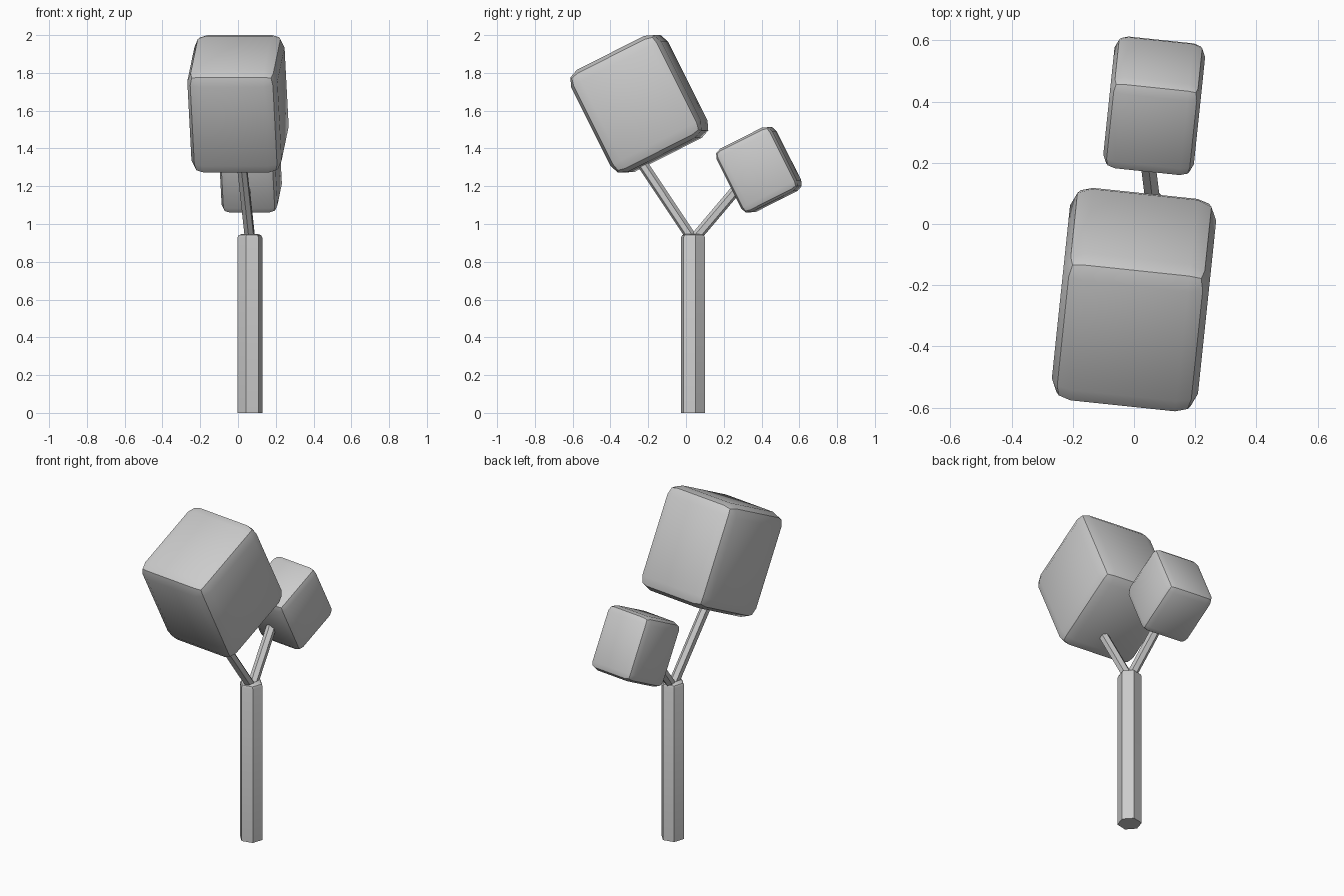
import bpy, bmesh
from math import radians
from mathutils import Vector, Matrix

if "Cube" in bpy.data.objects:
    bpy.data.objects.remove(bpy.data.objects["Cube"])


def finish(bm, name):
    """Turn a bmesh into a named object, smooth with sharp edges kept."""
    bmesh.ops.recalc_face_normals(bm, faces=bm.faces[:])
    mesh = bpy.data.meshes.new(name)
    bm.to_mesh(mesh)
    bm.free()
    ob = bpy.data.objects.new(name, mesh)
    bpy.context.collection.objects.link(ob)
    bpy.ops.object.select_all(action='DESELECT')
    ob.select_set(True)
    bpy.context.view_layer.objects.active = ob
    bpy.ops.object.shade_smooth_by_angle(angle=radians(30))
    return ob


def foliage(name, centre, scale):
    """Rounded leaf block, leaning forward and turned slightly."""
    bm = bmesh.new()
    bmesh.ops.create_cube(bm, size=1)
    bmesh.ops.scale(bm, vec=(0.48, 0.537, 0.604), verts=bm.verts[:])
    bmesh.ops.bevel(bm, geom=bm.edges[:], offset=0.068, segments=2,
                    profile=0.5, affect='EDGES')
    bmesh.ops.scale(bm, vec=(scale,) * 3, verts=bm.verts[:])
    ob = finish(bm, name)
    ob.location = centre
    ob.rotation_euler = (radians(26.7), 0, radians(-6))


def post(name, start, end, radius, spin=0, round_top=0):
    """Six-sided rod between two points."""
    start, end = Vector(start), Vector(end)
    axis = end - start
    bm = bmesh.new()
    bmesh.ops.create_cone(bm, cap_ends=True, segments=6, radius1=radius,
                          radius2=radius, depth=axis.length)
    if round_top:
        rim = [e for e in bm.edges if all(v.co.z > 0 for v in e.verts)]
        bmesh.ops.bevel(bm, geom=rim, offset=round_top, segments=2,
                        profile=0.5, affect='EDGES')
    turn = axis.to_track_quat('Z', 'Y').to_matrix() if axis.xy.length > 1e-6 \
        else Matrix.Identity(3)
    place = Matrix.Translation((start + end) / 2) @ turn.to_4x4() \
        @ Matrix.Rotation(radians(spin), 4, 'Z')
    bmesh.ops.transform(bm, matrix=place, verts=bm.verts[:])
    finish(bm, name)


# Trunk and its two forked branches
post("trunk", (0.063, 0.037, 0), (0.063, 0.037, 0.946), 0.067, -18, 0.018)
post("large_branch", (0.062, 0.028, 0.93), (0.011, -0.285, 1.40), 0.028)
post("small_branch", (0.064, 0.052, 0.93), (0.035, 0.285, 1.205), 0.028)

# Leaf blocks
foliage("large_foliage", (0.0, -0.247, 1.636), 1.0)
foliage("small_foliage", (0.066, 0.386, 1.287), 0.62)
